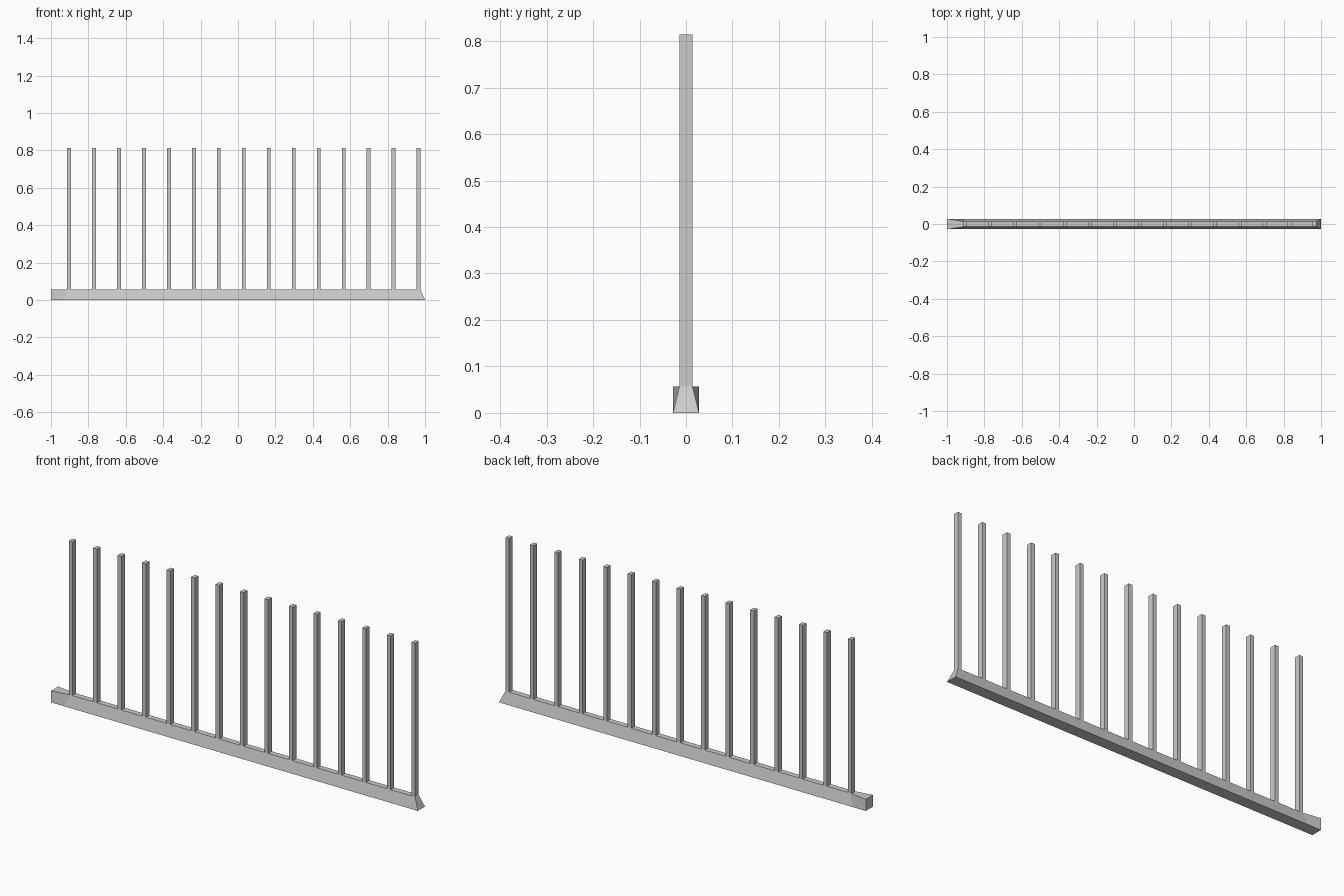
import bpy, bmesh

cube = bpy.data.objects.get("Cube")
if cube:
    bpy.data.objects.remove(cube, do_unlink=True)

grey = bpy.data.materials.new("light_grey")
grey.use_nodes = True
colour = (0.6, 0.6, 0.6, 1)
grey.diffuse_color = colour
grey.node_tree.nodes["Principled BSDF"].inputs["Base Color"].default_value = colour


def loft(name, sections):
    """Skin a row of four-cornered sections and cap both ends."""
    bm = bmesh.new()
    rings = [[bm.verts.new(p) for p in section] for section in sections]
    for a, b in zip(rings, rings[1:]):
        for i in range(4):
            j = (i + 1) % 4
            bm.faces.new((a[i], a[j], b[j], b[i]))
    bm.faces.new(rings[0][::-1])
    bm.faces.new(rings[-1])
    bmesh.ops.recalc_face_normals(bm, faces=bm.faces)
    mesh = bpy.data.meshes.new(name)
    bm.to_mesh(mesh)
    bm.free()
    mesh.materials.append(grey)
    obj = bpy.data.objects.new(name, mesh)
    bpy.context.collection.objects.link(obj)
    return obj


# Bottom rail: square stub at one end, bevelled along the run, sloped far end
HALF, TOP, RAIL_H, HEIGHT = 0.028, 0.014, 0.057, 0.814


def rail_section(x_low, x_high, top):
    return [(x_low, -HALF, 0), (x_low, HALF, 0),
            (x_high, top, RAIL_H), (x_high, -top, RAIL_H)]


loft("bottom_rail", [rail_section(-1, -1, HALF),
                     rail_section(-0.93, -0.905, TOP),
                     rail_section(1, 0.975, TOP)])

# Evenly spaced upright bars
COUNT, FIRST, LAST, BAR_X = 15, -0.903, 0.965, 0.01
for i in range(COUNT):
    x = FIRST + (LAST - FIRST) * i / (COUNT - 1)
    loft(f"upright_bar_{i + 1}",
         [[(x - BAR_X, -TOP, z), (x + BAR_X, -TOP, z),
           (x + BAR_X, TOP, z), (x - BAR_X, TOP, z)]
          for z in (RAIL_H - 0.01, HEIGHT)])
